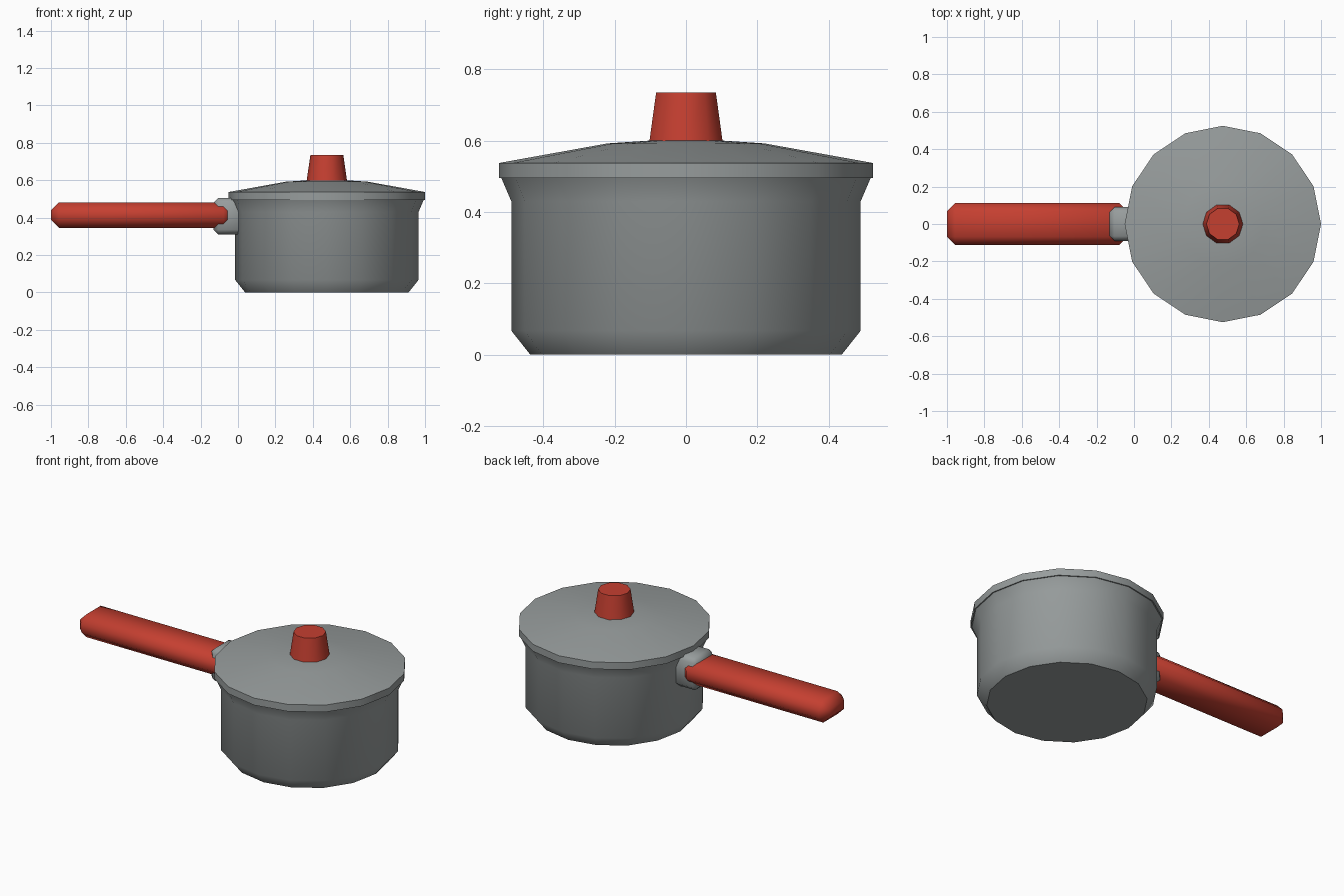
import bpy
import bmesh
from math import cos, sin, pi, radians

cube = bpy.data.objects.get("Cube")
if cube:
    bpy.data.objects.remove(cube, do_unlink=True)


def make_material(name, color):
    mat = bpy.data.materials.new(name)
    mat.use_nodes = True
    mat.diffuse_color = color
    mat.node_tree.nodes["Principled BSDF"].inputs["Base Color"].default_value = color
    return mat


def finish(name, bm, mat):
    """Turn a bmesh into a smooth-shaded object with crisp edges."""
    bmesh.ops.recalc_face_normals(bm, faces=bm.faces)
    mesh = bpy.data.meshes.new(name)
    bm.to_mesh(mesh)
    bm.free()
    mesh.materials.append(mat)
    obj = bpy.data.objects.new(name, mesh)
    bpy.context.collection.objects.link(obj)
    bpy.ops.object.select_all(action="DESELECT")
    obj.select_set(True)
    bpy.context.view_layer.objects.active = obj
    bpy.ops.object.shade_smooth_by_angle(angle=radians(50))
    return obj


def turned(name, profile, sides, mat):
    """Lathe a (radius, z) profile around the pan axis and cap both ends."""
    bm = bmesh.new()
    rings = [[bm.verts.new((PAN_X + r * cos(2 * pi * i / sides),
                            r * sin(2 * pi * i / sides), z))
              for i in range(sides)] for r, z in profile]
    for low, high in zip(rings, rings[1:]):
        for i in range(sides):
            j = (i + 1) % sides
            bm.faces.new((low[i], low[j], high[j], high[i]))
    bm.faces.new(rings[0])
    bm.faces.new(rings[-1])
    return finish(name, bm, mat)


def chamfered_box(name, low, high, chamfer, mat):
    """Box between two corners with every edge chamfered."""
    bm = bmesh.new()
    bmesh.ops.create_cube(bm, size=1)
    for v in bm.verts:
        v.co = [a if c < 0 else b for c, a, b in zip(v.co, low, high)]
    bmesh.ops.bevel(bm, geom=bm.edges[:], offset=chamfer, segments=1,
                    affect="EDGES", profile=0.5)
    return finish(name, bm, mat)


PAN_X = 0.475
steel = make_material("grey steel", (0.31, 0.335, 0.335, 1))
red = make_material("red plastic", (0.56, 0.05, 0.03, 1))

# Pan body with chamfered foot and flared lip
turned("pan_body", [(0.437, 0), (0.49, 0.067), (0.49, 0.43), (0.518, 0.495)], 16, steel)

# Lid: upright rim, shallow cone and nearly flat crown
turned("lid", [(0.525, 0.495), (0.525, 0.537), (0.22, 0.592), (0.1, 0.6)], 16, steel)

# Tapered lid knob
turned("lid_knob", [(0.108, 0.597), (0.088, 0.735)], 10, red)

# Side handle and the bracket that holds it
chamfered_box("handle", (-1, -0.111, 0.345), (-0.035, 0.111, 0.481), 0.043, red)
chamfered_box("handle_bracket", (-0.13, -0.09, 0.31), (0.05, 0.09, 0.506), 0.025, steel)
